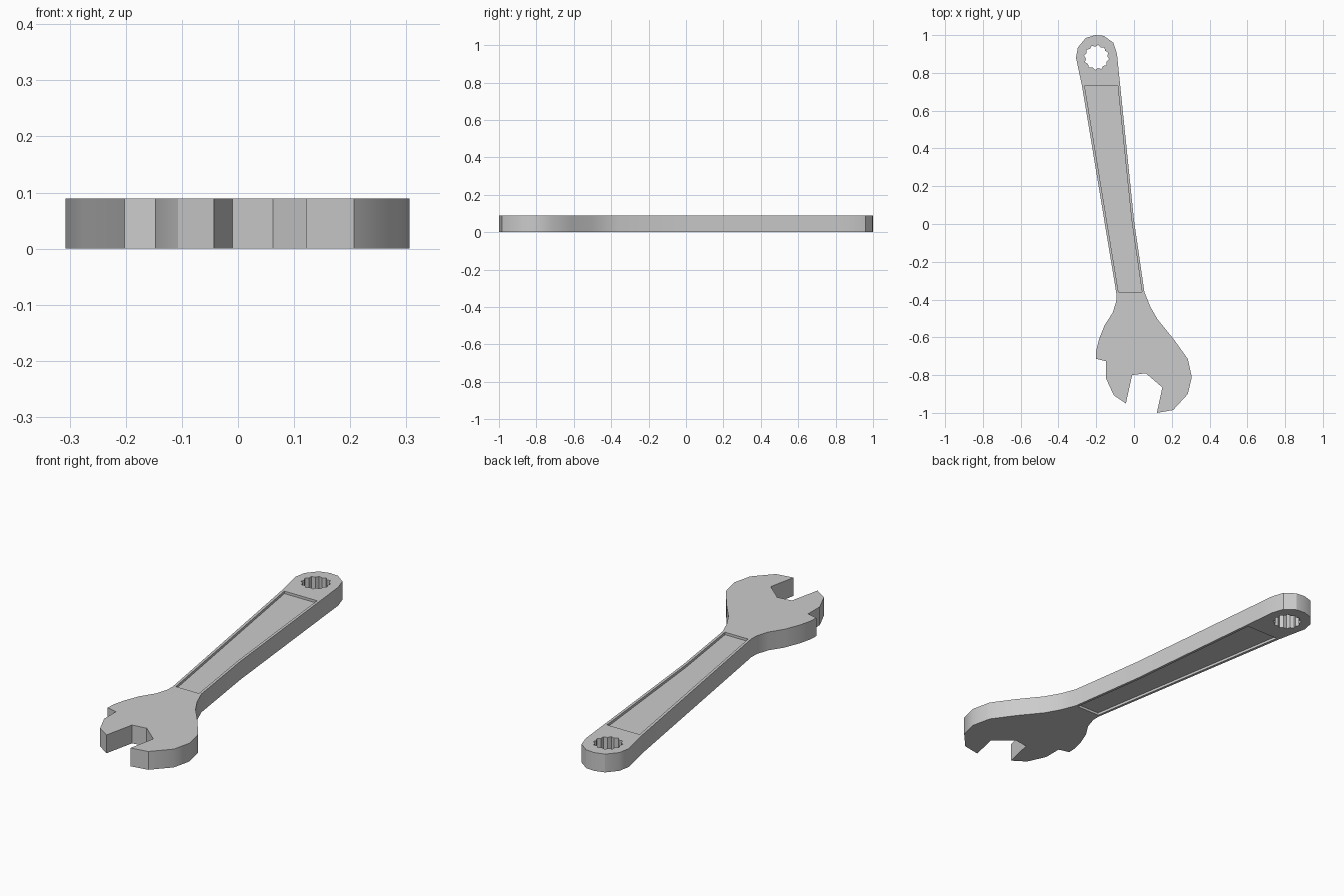
import bpy, bmesh, math

if "Cube" in bpy.data.objects:
    bpy.data.objects.remove(bpy.data.objects["Cube"])

HEIGHT = 0.089
RECESS = 0.012


def prism(name, points, z0, z1):
    """Extrude a closed outline (x, y) from z0 to z1."""
    bm = bmesh.new()
    face = bm.faces.new([bm.verts.new((x, y, z0)) for x, y in points])
    top = bmesh.ops.extrude_face_region(bm, geom=[face])
    moved = [v for v in top["geom"] if isinstance(v, bmesh.types.BMVert)]
    bmesh.ops.translate(bm, verts=moved, vec=(0, 0, z1 - z0))
    bmesh.ops.recalc_face_normals(bm, faces=bm.faces)
    mesh = bpy.data.meshes.new(name)
    bm.to_mesh(mesh)
    bm.free()
    obj = bpy.data.objects.new(name, mesh)
    bpy.context.collection.objects.link(obj)
    return obj


def cut(target, cutter):
    """Subtract the cutter and remove it."""
    mod = target.modifiers.new("cut", 'BOOLEAN')
    mod.operation = 'DIFFERENCE'
    mod.solver = 'EXACT'
    mod.object = cutter
    cutter.hide_render = True
    bpy.context.view_layer.objects.active = target
    bpy.ops.object.modifier_apply(modifier=mod.name)
    bpy.data.objects.remove(cutter)


# Outline: ring end, left shank edge, open jaw, right shank edge
ring = [(-0.09, 0.90), (-0.11, 0.96), (-0.16, 0.996), (-0.205, 1.0),
        (-0.255, 0.985), (-0.297, 0.935), (-0.307, 0.88)]
left_side = [(-0.275, 0.73), (-0.093, -0.37), (-0.094, -0.41), (-0.113, -0.47),
             (-0.155, -0.535), (-0.185, -0.61), (-0.20, -0.67), (-0.202, -0.713)]
jaw = [(-0.148, -0.727), (-0.148, -0.818), (-0.107, -0.907), (-0.043, -0.95),
       (-0.01, -0.80), (0.062, -0.79), (0.15, -0.865), (0.121, -1.0),
       (0.207, -0.985), (0.285, -0.90), (0.306, -0.81)]
right_side = [(0.285, -0.715), (0.21, -0.61), (0.125, -0.505), (0.085, -0.435),
              (0.055, -0.36), (0.0, 0.02), (-0.082, 0.82)]
wrench = prism("wrench", ring + left_side + jaw + right_side, 0, HEIGHT)

# Twelve-point socket hole in the ring
star = []
for i in range(24):
    a = math.tau * (i + 0.5) / 24
    r = 0.067 if i % 2 else 0.057
    star.append((-0.198 + r * math.cos(a), 0.882 + r * math.sin(a)))
cut(wrench, prism("socket_cutter", star, -0.1, 0.2))

# Shallow handle panels on both faces
panel = [(-0.261, 0.73), (-0.082, -0.36), (0.042, -0.36),
         (-0.013, 0.02), (-0.086, 0.73)]
for z0, z1 in ((HEIGHT - RECESS, HEIGHT + 0.05), (-0.05, RECESS)):
    cut(wrench, prism("panel_cutter", panel, z0, z1))

# Soft shading on the gentle curves only
bpy.ops.object.select_all(action='DESELECT')
wrench.select_set(True)
bpy.context.view_layer.objects.active = wrench
bpy.ops.object.shade_smooth_by_angle(angle=math.radians(30))
